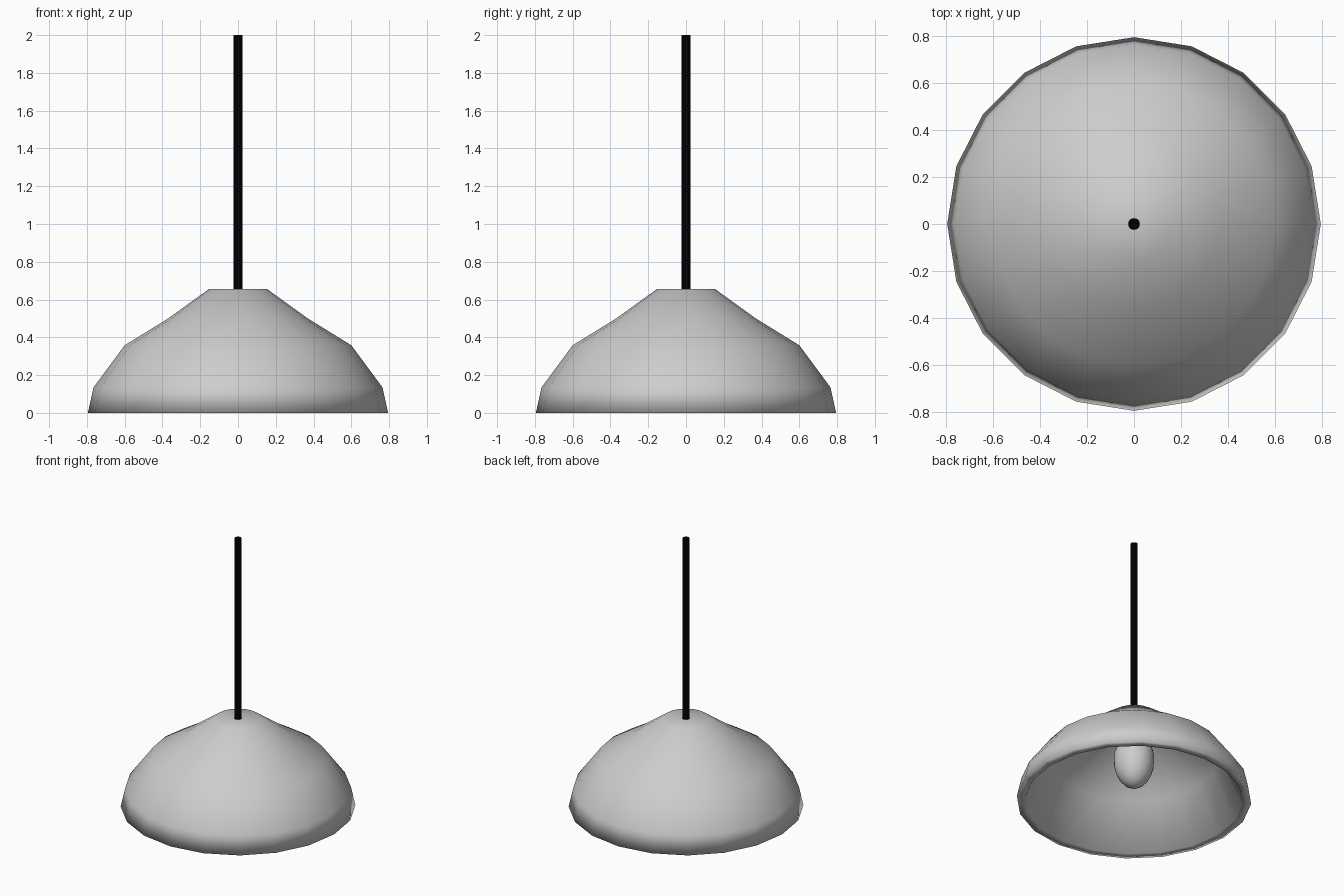
import bpy, bmesh, math

cube = bpy.data.objects.get("Cube")
if cube:
    bpy.data.objects.remove(cube, do_unlink=True)


def material(name, rgb):
    m = bpy.data.materials.new(name)
    m.use_nodes = True
    m.diffuse_color = (*rgb, 1)
    bsdf = next(n for n in m.node_tree.nodes if n.type == 'BSDF_PRINCIPLED')
    bsdf.inputs["Base Color"].default_value = (*rgb, 1)
    return m


def lathe(name, profile, sides, mat, smooth=True):
    """Revolve (radius, z) points about z; a radius of 0 makes a pole."""
    bm = bmesh.new()
    rings = []
    for r, z in profile:
        if r == 0:
            rings.append([bm.verts.new((0, 0, z))] * sides)
        else:
            rings.append([bm.verts.new((r * math.cos(math.tau * i / sides),
                                        r * math.sin(math.tau * i / sides), z))
                          for i in range(sides)])
    for lower, upper in zip(rings, rings[1:]):
        for i in range(sides):
            j = (i + 1) % sides
            quad = [lower[i], lower[j], upper[j], upper[i]]
            bm.faces.new(list(dict.fromkeys(quad))).smooth = smooth
    mesh = bpy.data.meshes.new(name)
    bm.to_mesh(mesh)
    bm.free()
    mesh.materials.append(mat)
    obj = bpy.data.objects.new(name, mesh)
    bpy.context.collection.objects.link(obj)
    return obj


grey = material("light grey", (0.61, 0.61, 0.61))
black = material("black", (0, 0, 0))

# Shade: hollow inside, flat rim, domed outside with a flat top
inside = [(0, 0.615), (0.145, 0.615), (0.355, 0.465), (0.575, 0.325), (0.735, 0)]
outside = [(0.795, 0), (0.765, 0.135), (0.6, 0.358), (0.37, 0.5), (0.155, 0.655), (0, 0.655)]
lathe("shade", inside + outside, 20, grey)

# Bulb: rounded end that narrows to a neck under the shade's top
bulb_points = [(0, 0.1)]
for k in range(1, 10):
    a = math.radians(-90 + 15 * k)
    bulb_points.append((0.137 * math.cos(a), 0.31 + 0.21 * math.sin(a)))
bulb_points += [(0.075, 0.52), (0.075, 0.63)]
lathe("bulb", bulb_points, 24, grey)

# Hanging cord
lathe("cord", [(0, 0.645), (0.025, 0.645), (0.025, 2), (0, 2)], 16, black, smooth=False)
